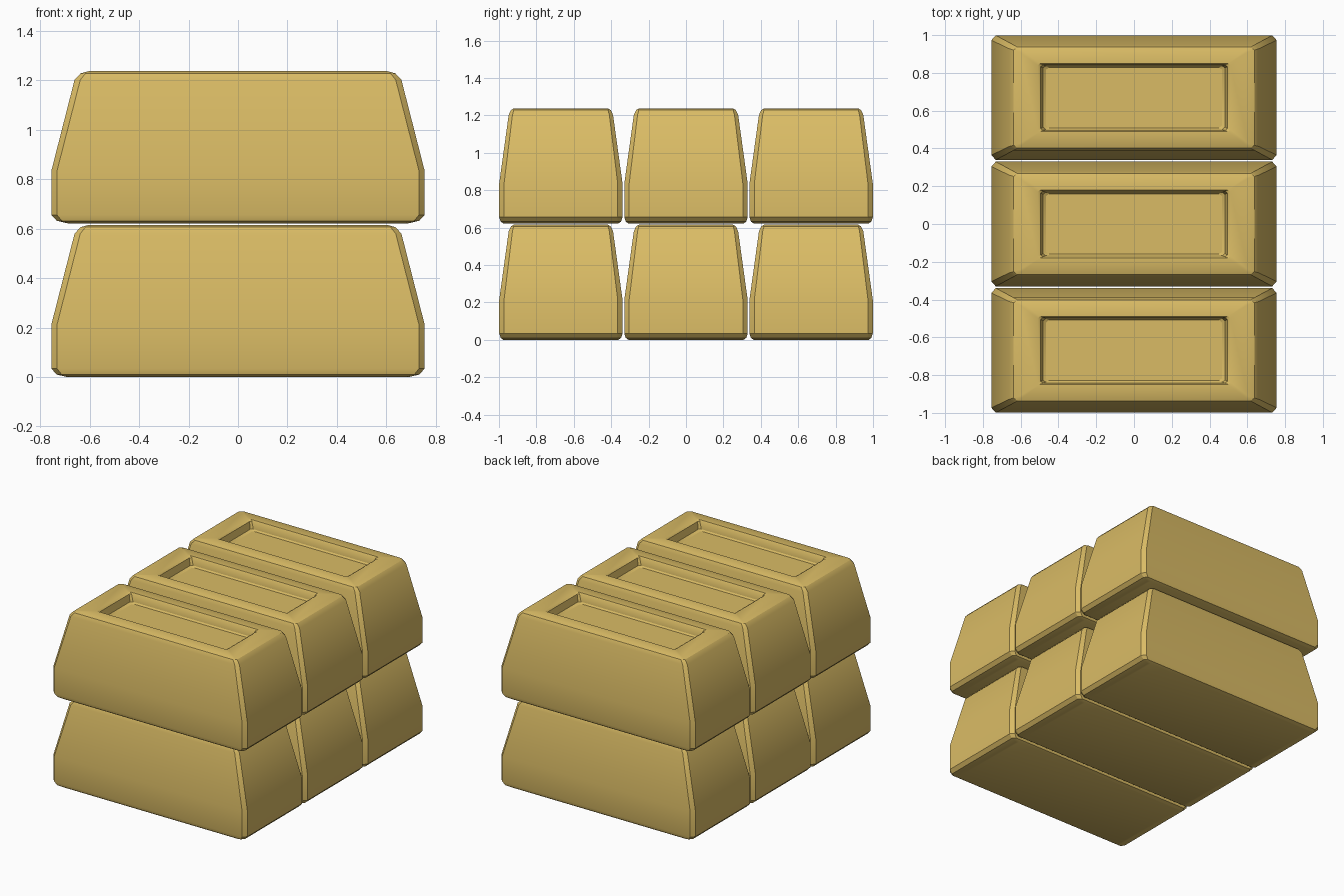
import bpy, bmesh, math

if "Cube" in bpy.data.objects:
    bpy.data.objects.remove(bpy.data.objects["Cube"])

gold = bpy.data.materials.new("gold")
gold.diffuse_color = (0.70, 0.50, 0.13, 1)
gold.use_nodes = True
gold.node_tree.nodes["Principled BSDF"].inputs["Base Color"].default_value = gold.diffuse_color

# Horizontal sections of one bar: half length, half width, corner cut x, corner cut y, height
SECTIONS = [
    (0.690, 0.308, 0.015, 0.015, 0.000),
    (0.733, 0.322, 0.020, 0.020, 0.010),
    (0.755, 0.330, 0.023, 0.026, 0.034),
    (0.755, 0.330, 0.023, 0.026, 0.212),
    (0.661, 0.279, 0.023, 0.020, 0.580),
    (0.637, 0.267, 0.020, 0.015, 0.606),
    (0.605, 0.252, 0.012, 0.010, 0.615),
    # recess in the top
    (0.510, 0.180, 0.012, 0.010, 0.615),
    (0.494, 0.174, 0.012, 0.010, 0.606),
    (0.482, 0.168, 0.015, 0.012, 0.558),
    (0.465, 0.160, 0.015, 0.012, 0.548),
]


def ring(bm, hx, hy, cx, cy, z):
    pts = [(hx, -hy + cy), (hx, hy - cy), (hx - cx, hy), (-hx + cx, hy),
           (-hx, hy - cy), (-hx, -hy + cy), (-hx + cx, -hy), (hx - cx, -hy)]
    return [bm.verts.new((x, y, z)) for x, y in pts]


def bar_mesh():
    bm = bmesh.new()
    rings = [ring(bm, *s) for s in SECTIONS]
    for a, b in zip(rings, rings[1:]):
        for i in range(8):
            j = (i + 1) % 8
            bm.faces.new((a[i], a[j], b[j], b[i]))
    bm.faces.new(rings[0][::-1])
    bm.faces.new(rings[-1])
    bmesh.ops.recalc_face_normals(bm, faces=bm.faces)
    mesh = bpy.data.meshes.new("gold_bar")
    bm.to_mesh(mesh)
    bm.free()
    mesh.materials.append(gold)
    return mesh


# Two layers of three bars
mesh = bar_mesh()
for layer, z in (("lower", 0.0), ("upper", 0.622)):
    for place, y in (("front", -0.669), ("middle", 0.0), ("back", 0.669)):
        ob = bpy.data.objects.new(f"{layer}_{place}_bar", mesh)
        ob.location = (0, y, z)
        bpy.context.collection.objects.link(ob)

# Soft shading on the small bevels only
bpy.context.view_layer.objects.active = ob
ob.select_set(True)
bpy.ops.object.shade_smooth_by_angle(angle=math.radians(30))
